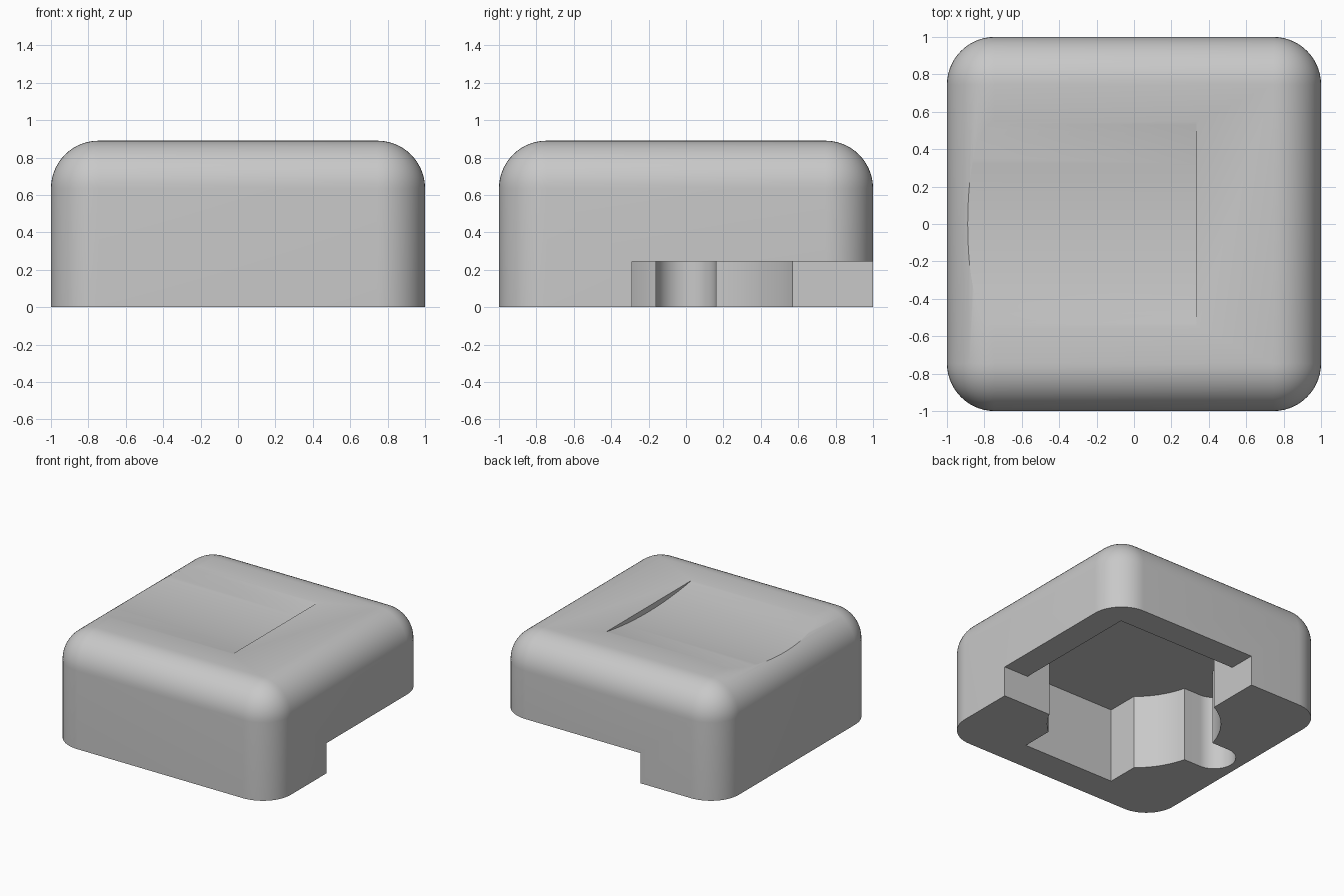
import bpy
import bmesh
from mathutils import Matrix, Vector

if "Cube" in bpy.data.objects:
    bpy.data.objects.remove(bpy.data.objects["Cube"], do_unlink=True)

HEIGHT = 0.89
FILLET = 0.255
CEILING = 0.605      # top of the inner cavity
BELOW = -0.2         # cutters start under the base
OPEN = -0.29         # near sides of the corner opening

grey = bpy.data.materials.new("plain grey")
grey.use_nodes = True
colour = (0.58, 0.58, 0.58, 1)
grey.diffuse_color = colour
grey.node_tree.nodes["Principled BSDF"].inputs["Base Color"].default_value = colour


def make_object(name, bm):
    mesh = bpy.data.meshes.new(name)
    bm.to_mesh(mesh)
    bm.free()
    obj = bpy.data.objects.new(name, mesh)
    bpy.context.collection.objects.link(obj)
    mesh.materials.append(grey)
    return obj


def box_mesh(low, high):
    low, high = Vector(low), Vector(high)
    bm = bmesh.new()
    place = Matrix.Translation((low + high) / 2) @ Matrix.Diagonal((*(high - low), 1))
    bmesh.ops.create_cube(bm, size=1, matrix=place)
    return bm


def box(name, low, high):
    return make_object(name, box_mesh(low, high))


def cylinder(name, radius, length, place, sides):
    bm = bmesh.new()
    bmesh.ops.create_cone(bm, cap_ends=True, segments=sides, radius1=radius,
                          radius2=radius, depth=length, matrix=place)
    return make_object(name, bm)


def upright(name, x, radius):
    length = CEILING - BELOW
    place = Matrix.Translation((x, 0, (CEILING + BELOW) / 2))
    return cylinder(name, radius, length, place, 64)


# Rounded block: upright and top edges filleted, base left sharp
bm = box_mesh((-1, -1, 0), (1, 1, HEIGHT))
edges = [e for e in bm.edges if any(v.co.z > 0.1 for v in e.verts)]
bmesh.ops.bevel(bm, geom=edges, offset=FILLET, segments=14, profile=0.5,
                affect='EDGES', clamp_overlap=False)
body = make_object("rounded_body", bm)

# Shallow dish in the top, curved across y and ending in a step
half_width, depth, step_x = 0.55, 0.045, 0.335
dish_radius = (half_width ** 2 + depth ** 2) / (2 * depth)
dish_length = 2
place = (Matrix.Translation((step_x - dish_length / 2, 0, HEIGHT - depth + dish_radius))
         @ Matrix.Rotation(1.5707963, 4, 'Y'))

cutters = [
    cylinder("dish_cutter", dish_radius, dish_length, place, 400),
    # Round pocket, slot with rounded end, and square bay
    upright("pocket_cutter", 0, 0.64),
    upright("slot_end_cutter", -0.77, 0.16),
    box("slot_cutter", (-0.77, -0.16, BELOW), (-0.3, 0.16, CEILING)),
    box("bay_cutter", (-0.41, -0.75, BELOW), (0.41, 0, CEILING)),
    # Corner of the cavity, and the low opening through the outer walls
    box("corner_cutter", (OPEN, OPEN, BELOW), (0.78, 0.78, CEILING)),
    box("opening_cutter", (OPEN, OPEN, BELOW), (1.2, 1.2, 0.245)),
]

bpy.ops.object.select_all(action='DESELECT')
body.select_set(True)
bpy.context.view_layer.objects.active = body
for cutter in cutters:
    cutter.hide_render = True
    mod = body.modifiers.new(cutter.name, 'BOOLEAN')
    mod.operation = 'DIFFERENCE'
    mod.solver = 'EXACT'
    mod.object = cutter
    bpy.ops.object.modifier_apply(modifier=mod.name)
for cutter in cutters:
    bpy.data.objects.remove(cutter, do_unlink=True)

bpy.ops.object.shade_smooth_by_angle(angle=0.5)
